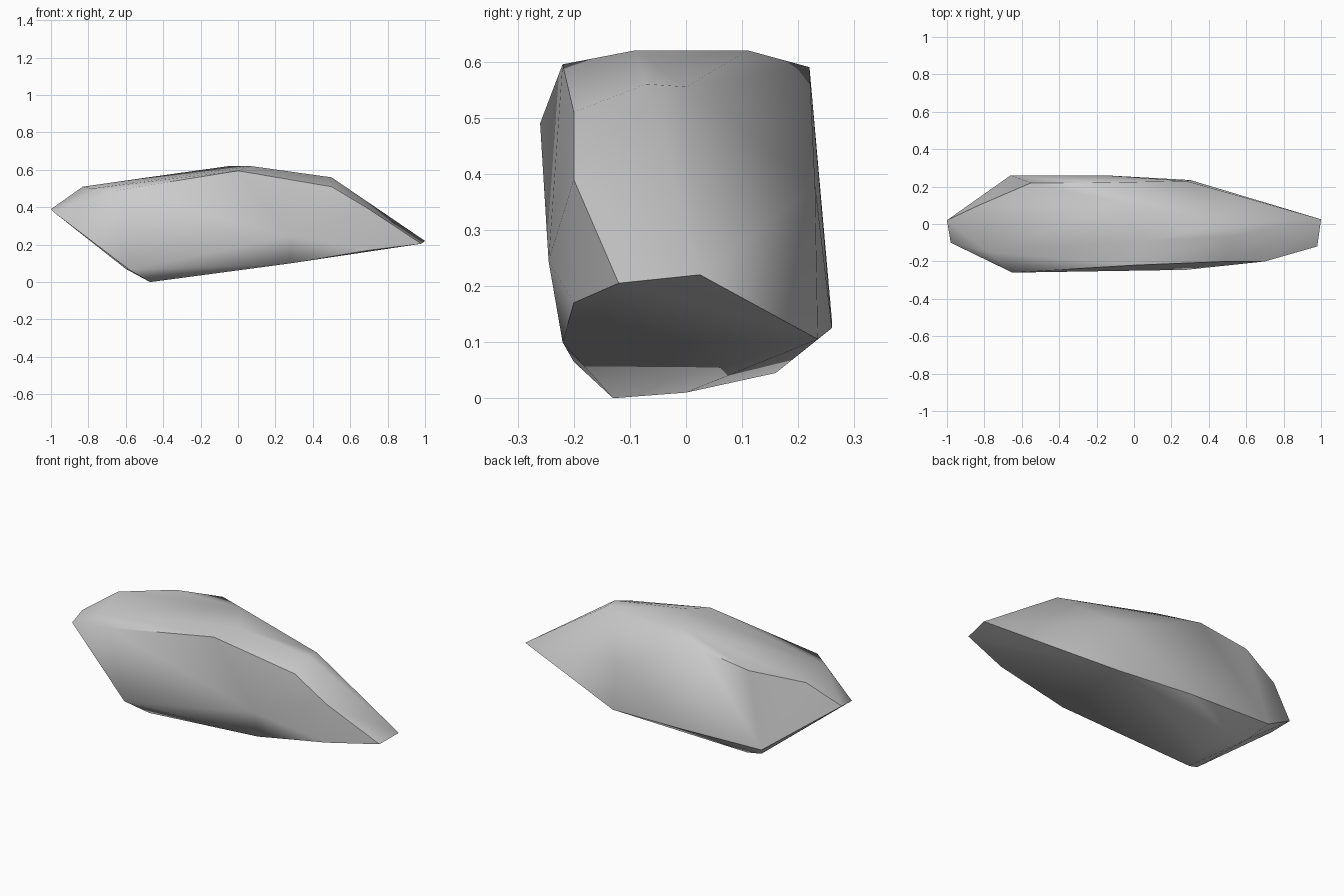
import bpy
import bmesh
import math
from mathutils import Vector

# Remove only the default object
default_object = bpy.data.objects.get("Cube")
if default_object:
    bpy.data.objects.remove(default_object, do_unlink=True)


def make_material(name, colour):
    material = bpy.data.materials.new(name)
    material.use_nodes = True
    material.diffuse_color = colour
    shader = material.node_tree.nodes["Principled BSDF"]
    shader.inputs["Base Color"].default_value = colour
    return material


def make_boulder(name, corner_groups, material, smooth_angle):
    """Wrap a tight faceted skin around groups of chiselled corners."""
    mesh = bpy.data.meshes.new(name)
    bm = bmesh.new()
    for corners in corner_groups.values():
        for corner in corners:
            bm.verts.new(Vector(corner))
    hull = bmesh.ops.convex_hull(bm, input=bm.verts, use_existing_faces=False)
    unused = {v for v in hull["geom_interior"] + hull["geom_unused"]
              if isinstance(v, bmesh.types.BMVert)}
    bmesh.ops.delete(bm, geom=list(unused), context="VERTS")
    bmesh.ops.recalc_face_normals(bm, faces=bm.faces)
    bm.to_mesh(mesh)
    bm.free()

    mesh.materials.append(material)
    boulder = bpy.data.objects.new(name, mesh)
    bpy.context.collection.objects.link(boulder)

    # Soft shading, with the hardest chips left crisp
    bpy.ops.object.select_all(action="DESELECT")
    boulder.select_set(True)
    bpy.context.view_layer.objects.active = boulder
    bpy.ops.object.shade_smooth_by_angle(angle=math.radians(smooth_angle))
    return boulder


# Corners of the stone, grouped by the region they shape
stone_corners = {
    "blunt_end": [(-1, .02, .39), (-.98, -.1, .37), (-.83, .1, .51), (-.78, -.15, .5)],
    "pointed_end": [(1, .025, .22), (.98, -.12, .205), (.7, -.2, .39), (.7, -.2, .17)],
    "crown": [(0, -.22, .595), (.07, -.09, .62), (-.05, .11, .62), (-.25, .22, .59),
              (-.55, .22, .55), (.5, -.07, .56), (.5, 0, .555), (.5, -.2, .51)],
    "front_side": [(-.65, -.26, .49), (.28, -.245, .245), (.28, -.22, .1)],
    "back_side": [(-.66, .26, .14), (-.15, .26, .125), (.28, .23, .38),
                  (.3, .235, .105), (.42, .195, .15)],
    "base": [(-.47, -.13, 0), (-.45, 0, .01), (-.5, .16, .045),
             (-.58, -.2, .065), (-.6, .175, .07)],
}

grey_stone = make_material("grey_stone", (.6, .6, .6, 1))
make_boulder("boulder", stone_corners, grey_stone, 50)
